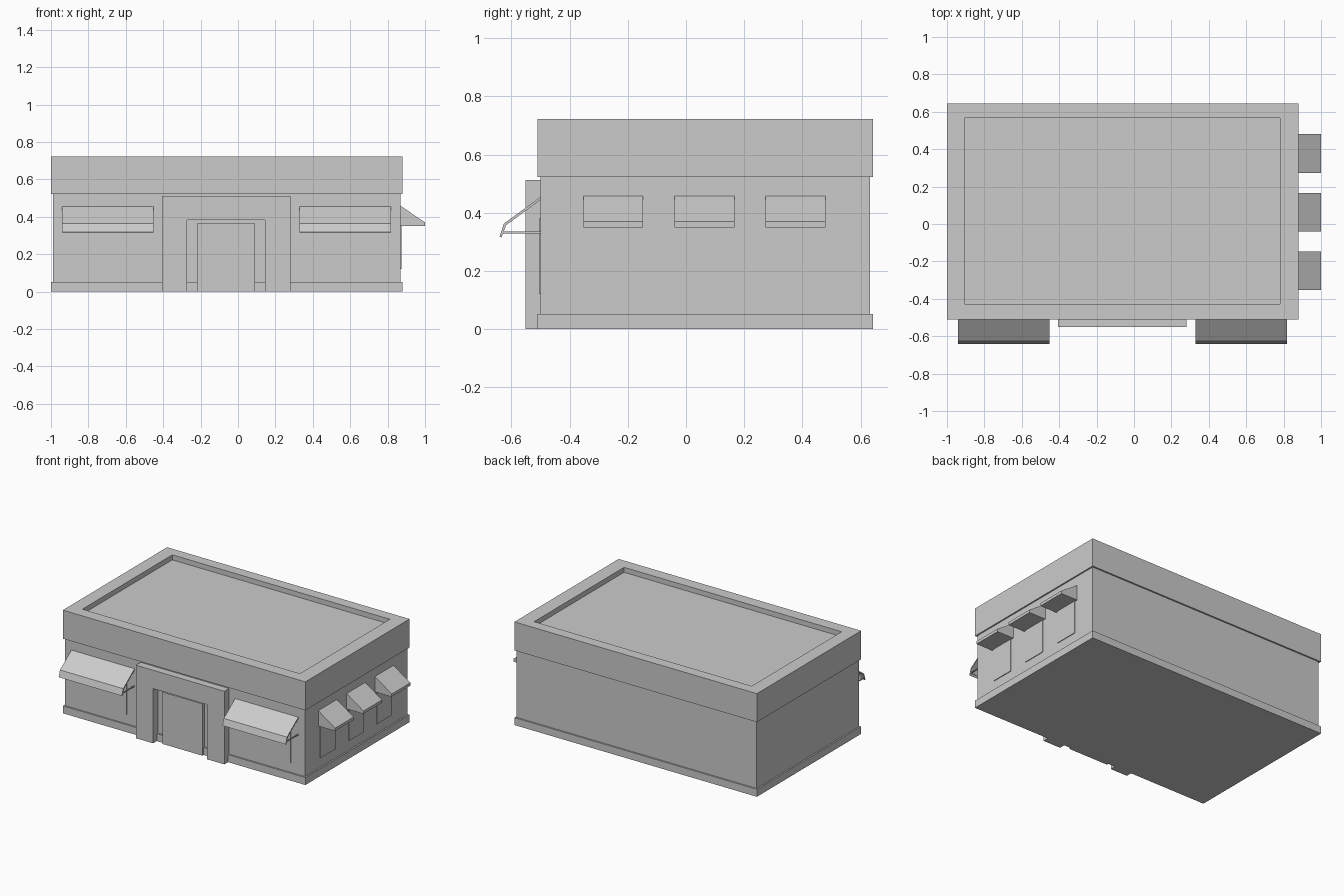
import bpy, bmesh

if "Cube" in bpy.data.objects:
    bpy.data.objects.remove(bpy.data.objects["Cube"])


def finish(name, bm):
    bmesh.ops.recalc_face_normals(bm, faces=bm.faces[:])
    mesh = bpy.data.meshes.new(name)
    bm.to_mesh(mesh)
    bm.free()
    ob = bpy.data.objects.new(name, mesh)
    bpy.context.collection.objects.link(ob)
    return ob


def extrude(name, profile, vec):
    """Closed 3D outline pushed along vec."""
    bm = bmesh.new()
    face = bm.faces.new([bm.verts.new(p) for p in profile])
    new = bmesh.ops.extrude_face_region(bm, geom=[face], use_keep_orig=True)
    verts = [g for g in new["geom"] if isinstance(g, bmesh.types.BMVert)]
    bmesh.ops.translate(bm, verts=verts, vec=vec)
    return finish(name, bm)


def box(name, x0, x1, y0, y1, z0, z1):
    return extrude(name, [(x0, y0, z0), (x1, y0, z0), (x1, y1, z0), (x0, y1, z0)],
                   (0, 0, z1 - z0))


# Main body
box("walls", -0.99, 0.87, -0.50, 0.632, 0.0, 0.53)
box("plinth", -1.0, 0.88, -0.511, 0.643, 0.0, 0.052)

# Parapet with a shallow recessed roof
parapet = box("parapet", -1.0, 0.88, -0.511, 0.643, 0.523, 0.723)
bm = bmesh.new()
bm.from_mesh(parapet.data)
top = max(bm.faces, key=lambda f: f.calc_center_median().z)
bmesh.ops.inset_region(bm, faces=[top], thickness=0.08)
for v in top.verts:
    v.co.x = 0.78 if v.co.x > 0 else -0.907
    v.co.y = 0.568 if v.co.y > 0 else -0.428
bmesh.ops.inset_region(bm, faces=[top], thickness=0.0)
for v in top.verts:
    v.co.z = 0.688
bm.to_mesh(parapet.data)
bm.free()

# Entrance surround and door
arch = [(-0.405, 0), (-0.272, 0), (-0.272, 0.383), (0.145, 0.383),
        (0.145, 0), (0.28, 0), (0.28, 0.512), (-0.405, 0.512)]
extrude("entrance_surround", [(x, -0.552, z) for x, z in arch], (0, 0.06, 0))
box("door", -0.218, 0.092, -0.525, -0.49, 0.0, 0.363)

# Front windows, each with a sheet awning on a U-shaped rod frame
sheet = [(-0.498, 0.456), (-0.626, 0.363), (-0.641, 0.318), (-0.634, 0.315),
         (-0.619, 0.357), (-0.498, 0.446)]
for side, cx in (("left", -0.697), ("right", 0.573)):
    x0, x1 = cx - 0.245, cx + 0.245
    box(f"front_window_{side}", cx - 0.187, cx + 0.187, -0.506, -0.49, 0.12, 0.38)
    extrude(f"front_awning_{side}", [(x0, y, z) for y, z in sheet], (x1 - x0, 0, 0))
    for end, ax in (("a", x0), ("b", x1 - 0.008)):
        box(f"awning_arm_{side}_{end}", ax, ax + 0.008, -0.63, -0.495, 0.328, 0.335)
    box(f"awning_bar_{side}", x0, x1, -0.634, -0.626, 0.327, 0.335)

# Right side windows with solid wedge awnings
wedge = [(0.865, 0.458), (0.87, 0.458), (1.0, 0.37), (1.0, 0.35), (0.865, 0.35)]
for i, cy in enumerate((-0.25, 0.064, 0.377)):
    box(f"side_window_{i + 1}", 0.86, 0.875, cy - 0.085, cy + 0.08, 0.12, 0.40)
    extrude(f"side_awning_{i + 1}", [(x, cy - 0.103, z) for x, z in wedge], (0, 0.206, 0))
